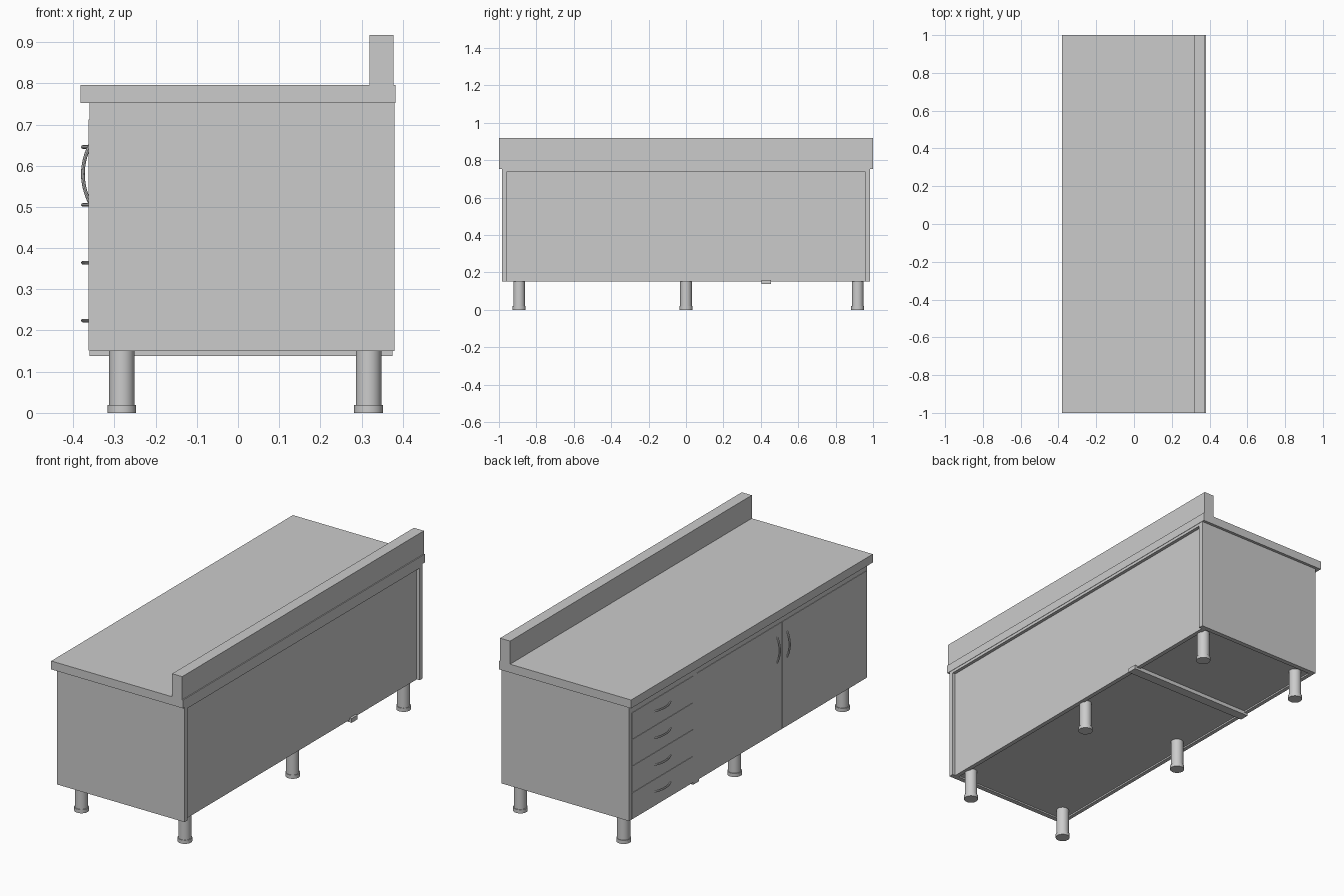
import bpy, math

if "Cube" in bpy.data.objects:
    bpy.data.objects.remove(bpy.data.objects["Cube"])


def box(name, x, y, z):
    """Box from (min, max) pairs."""
    bpy.ops.mesh.primitive_cube_add(size=1, location=[sum(r) / 2 for r in (x, y, z)])
    ob = bpy.context.object
    ob.name = name
    ob.scale = [r[1] - r[0] for r in (x, y, z)]
    bpy.ops.object.transform_apply(location=False, rotation=False, scale=True)
    return ob


def cylinder(name, x, y, z0, z1, r):
    bpy.ops.mesh.primitive_cylinder_add(vertices=32, radius=r, depth=z1 - z0,
                                        location=(x, y, (z0 + z1) / 2))
    bpy.context.object.name = name
    bpy.ops.object.shade_smooth_by_angle()


def handle(name, y, z, vertical):
    """Bowed bar handle on the drawer and door face."""
    cu = bpy.data.curves.new(name, 'CURVE')
    cu.dimensions = '3D'
    cu.bevel_depth = 0.0045
    cu.bevel_resolution = 2
    cu.use_fill_caps = True
    sp = cu.splines.new('POLY')
    n = 13
    sp.points.add(n - 1)
    for i, p in enumerate(sp.points):
        t = -1 + 2 * i / (n - 1)
        s = 0.071 * t
        px = -0.3765 + 0.0175 * t * t
        p.co = (px, y, z + s, 1) if vertical else (px, y + s, z, 1)
    ob = bpy.data.objects.new(name, cu)
    bpy.context.collection.objects.link(ob)
    # convert to mesh
    bpy.ops.object.select_all(action='DESELECT')
    ob.select_set(True)
    bpy.context.view_layer.objects.active = ob
    bpy.ops.object.convert(target='MESH')
    bpy.ops.object.shade_smooth_by_angle()


# worktop and upstand
box("worktop", (-0.382, 0.382), (-1, 1), (0.752, 0.796))
box("backsplash", (0.319, 0.377), (-1, 1), (0.796, 0.917))

# carcass panels
W, B, T = 0.985, 0.15, 0.752
for side, s in (("left", -1), ("right", 1)):
    box(side + "_end_panel", (-0.36, 0.38), sorted((s * W, s * (W - 0.025))), (B, T))
box("back_panel", (0.345, 0.363), (-W + 0.025, W - 0.025), (B, T - 0.015))
box("back_top_rail", (0.345, 0.38), (-W + 0.025, W - 0.025), (T - 0.015, T))
box("back_bottom_rail", (0.34, 0.363), (-W + 0.025, W - 0.025), (B, B + 0.03))
box("front_frame", (-0.36, -0.34), (-W + 0.025, W - 0.025), (B, T))
box("bottom_panel", (-0.34, 0.345), (-W + 0.025, W - 0.025), (B + 0.008, B + 0.02))
box("divider_rail", (-0.36, 0.375), (0.405, 0.455), (0.138, B + 0.01))

# drawer fronts and handles
for i in range(4):
    z0 = 0.152 + 0.14 * i
    box(f"drawer_front_{i + 1}", (-0.3625, -0.35), (0.46, 0.965), (z0, z0 + 0.137))
    handle(f"drawer_handle_{i + 1}", 0.71, 0.224 + 0.1405 * i, False)

# doors and handles
for side, y0, y1, yh in (("left", -0.278, 0.425, -0.24), ("right", -0.982, -0.281, -0.322)):
    box(side + "_door", (-0.3625, -0.35), (y0, y1), (0.152, 0.712))
    handle(side + "_door_handle", yh, 0.58, True)

# legs with feet
for x in (-0.282, 0.317):
    for y in (-0.892, 0.0, 0.918):
        cylinder("leg", x, y, 0.018, 0.162, 0.031)
        cylinder("foot", x, y, 0.0, 0.019, 0.035)
